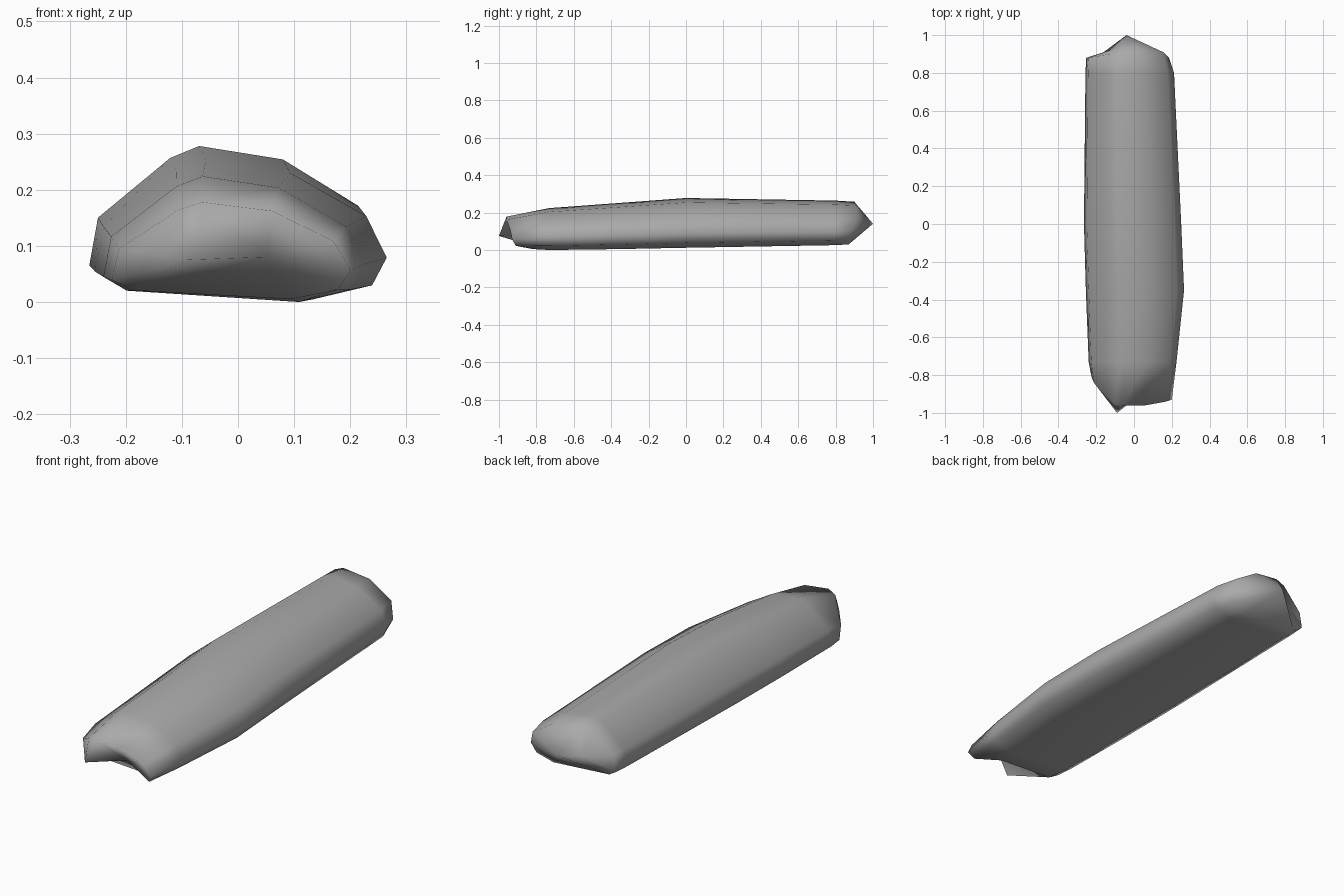
import bpy
import bmesh

cube = bpy.data.objects.get("Cube")
if cube:
    bpy.data.objects.remove(cube, do_unlink=True)

# Cross-section as fractions of width and height, clockwise from bottom left
PROFILE = [(.09, .09), (0, .2), (.03, .52), (.28, .92), (.38, 1),
           (.67, .91), (.93, .6), (1, .3), (.95, .1), (.75, 0)]
COUNT = len(PROFILE)


def add_ring(bm, y, left, right, low, high):
    """Fit the cross-section to a width and height; y may differ per point."""
    depths = y if isinstance(y, list) else [y] * COUNT
    return [bm.verts.new((left + u * (right - left), d, low + v * (high - low)))
            for (u, v), d in zip(PROFILE, depths)]


def bridge(bm, first, second):
    for i in range(COUNT):
        j = (i + 1) % COUNT
        bm.faces.new((first[i], first[j], second[j], second[i]))


def cap(bm, ring, left_point, right_point, split):
    """Close an end around two inner points, one raised and one sunken."""
    a, b = bm.verts.new(left_point), bm.verts.new(right_point)
    for i in range(COUNT):
        centre = a if i < split else b
        bm.faces.new((ring[i], ring[(i + 1) % COUNT], centre))
    bm.faces.new((a, ring[split], b))
    bm.faces.new((a, b, ring[0]))


bm = bmesh.new()

# Long body, with uneven broken ends
front_edge = [-.82, -.81, -.84, -.95, -.96, -.96, -.94, -.93, -.91, -.82]
back_edge = [.87, .88, .88, .9, .9, .91, .91, .88, .87, .87]
rings = [
    add_ring(bm, front_edge, -.225, .2, .005, .178),
    add_ring(bm, -.73, -.24, .225, 0, .224),
    add_ring(bm, -.35, -.255, .265, .005, .252),
    add_ring(bm, 0, -.265, .25, .012, .278),
    add_ring(bm, .8, -.257, .212, .026, .264),
    add_ring(bm, back_edge, -.253, .185, .03, .258),
]
for first, second in zip(rings, rings[1:]):
    bridge(bm, first, second)

# Pointed nose beside a hollow at the front, hollow beside a point at the back
cap(bm, rings[0], (-.09, -1, .075), (.05, -.89, .08), 4)
cap(bm, rings[-1], (-.11, .925, .13), (-.04, 1, .14), 4)

bmesh.ops.recalc_face_normals(bm, faces=bm.faces[:])
for face in bm.faces:
    face.smooth = True

mesh = bpy.data.meshes.new("stone_slab")
bm.to_mesh(mesh)
bm.free()
slab = bpy.data.objects.new("stone_slab", mesh)
bpy.context.collection.objects.link(slab)

# Plain grey stone
grey = bpy.data.materials.new("stone_grey")
grey.use_nodes = True
colour = (.4, .4, .4, 1)
grey.diffuse_color = colour
grey.node_tree.nodes["Principled BSDF"].inputs["Base Color"].default_value = colour
mesh.materials.append(grey)
